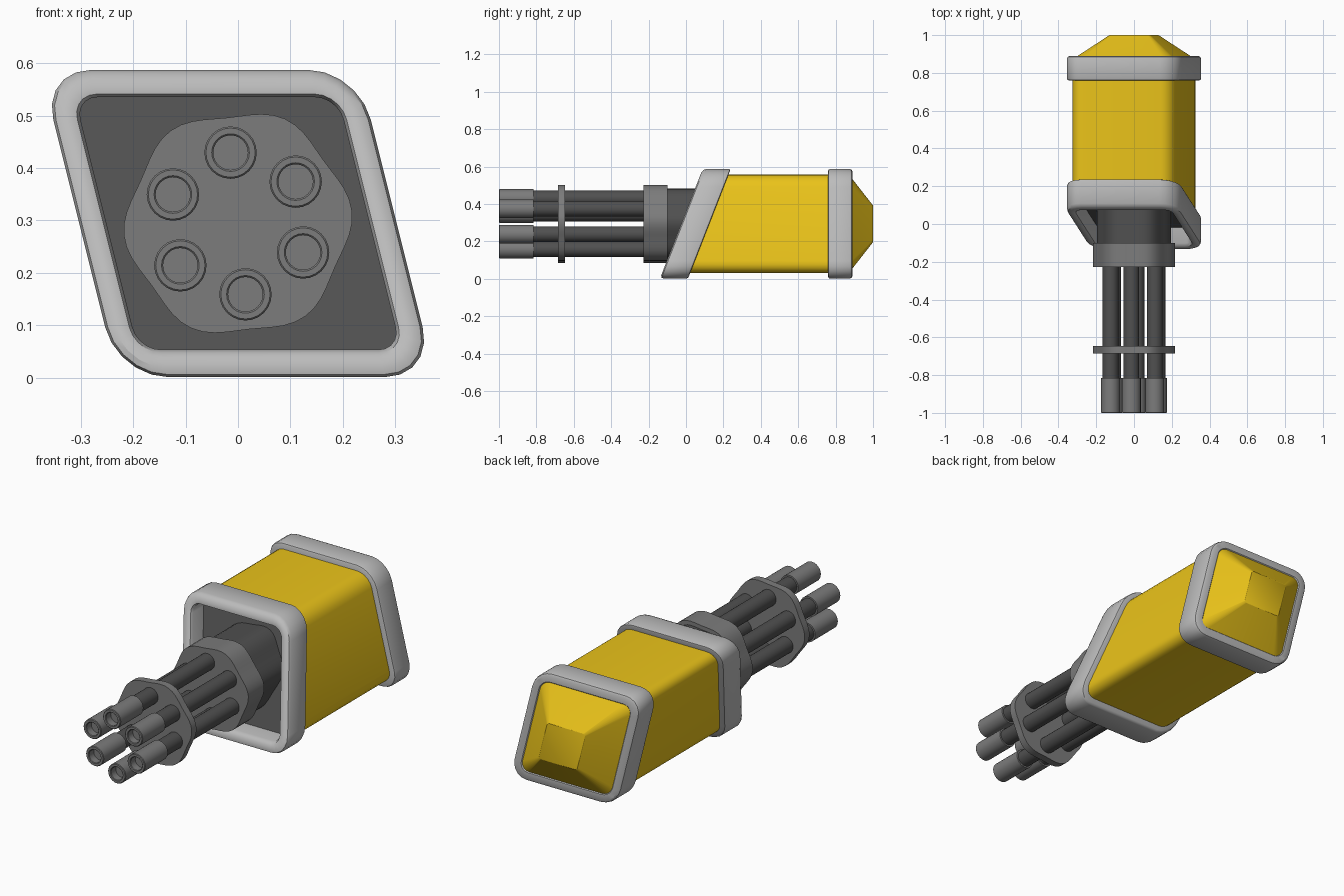
import bpy, bmesh, math

if "Cube" in bpy.data.objects:
    bpy.data.objects.remove(bpy.data.objects["Cube"])

CZ = 0.294            # height of the gun's axis
SLOPE = 0.39          # rearward rake of the front opening
HW, HH, RAD = 0.303, 0.293, 0.095


def material(name, rgb):
    m = bpy.data.materials.new(name)
    m.diffuse_color = (*rgb, 1)
    m.use_nodes = True
    m.node_tree.nodes["Principled BSDF"].inputs["Base Color"].default_value = m.diffuse_color
    return m


YELLOW = material("yellow_paint", (0.83, 0.55, 0.01))
DARK = material("dark_metal", (0.08, 0.08, 0.08))
MID = material("mid_metal", (0.2, 0.2, 0.2))
LIGHT = material("light_metal", (0.5, 0.5, 0.5))


def loft(name, rings, mat, wrap=False):
    """Skin a list of equal-length point loops; cap the ends or wrap round."""
    bm = bmesh.new()
    loops = [[bm.verts.new(p) for p in ring] for ring in rings]
    pairs = list(zip(loops, loops[1:]))
    if wrap:
        pairs.append((loops[-1], loops[0]))
    else:
        bm.faces.new(loops[0])
        bm.faces.new(loops[-1])
    n = len(loops[0])
    for a, b in pairs:
        for i in range(n):
            j = (i + 1) % n
            bm.faces.new((a[i], a[j], b[j], b[i]))
    bmesh.ops.recalc_face_normals(bm, faces=bm.faces)
    me = bpy.data.meshes.new(name)
    bm.to_mesh(me)
    bm.free()
    ob = bpy.data.objects.new(name, me)
    bpy.context.collection.objects.link(ob)
    me.materials.append(mat)
    bpy.ops.object.select_all(action='DESELECT')
    ob.select_set(True)
    bpy.context.view_layer.objects.active = ob
    bpy.ops.object.shade_smooth_by_angle(angle=math.radians(32))
    return ob


def shell(inset, y, slope=0.0, seg=5):
    """Rounded box outline, sheared sideways, optionally raked in y."""
    w, h, r = HW - inset, HH - inset, max(RAD - inset, 0.012)
    pts = []
    for k, (sx, sz) in enumerate(((1, 1), (-1, 1), (-1, -1), (1, -1))):
        for i in range(seg + 1):
            a = math.radians(90 * (k + i / seg))
            x = sx * (w - r) + r * math.cos(a)
            z = sz * (h - r) + r * math.sin(a)
            pts.append((x - 0.25 * z, y + slope * (z + CZ), z + CZ))
    return pts


def lobed(scale, y, n=60):
    """Softly six-sided disc outline."""
    pts = []
    for i in range(n):
        a = 2 * math.pi * i / n
        r = scale * (0.211 + 0.008 * math.cos(6 * (a - math.radians(6))))
        pts.append((r * math.cos(a), y, CZ + r * math.sin(a)))
    return pts


def circle(x, z, r, y, n=24):
    return [(x + r * math.cos(2 * math.pi * i / n), y,
             z + r * math.sin(2 * math.pi * i / n)) for i in range(n)]


# yellow housing with raked front
loft("housing", [shell(0.03, -0.03, SLOPE), shell(0.03, 0.80)], YELLOW)

# raked front frame and the dark panel inside it
frame = [(0.052, 0.15), (0.01, 0.15), (0.003, 0.147), (0, 0.14), (0, 0.02),
         (0.005, 0.007), (0.018, 0), (0.036, 0), (0.046, 0.004), (0.052, 0.018)]
loft("front_frame", [shell(i, -0.14 + d, SLOPE) for i, d in frame], LIGHT, wrap=True)
loft("front_panel", [shell(0.045, -0.04, SLOPE), shell(0.045, -0.032, SLOPE)], DARK)

# rear frame band and tapered end cap
band = [(0.05, 0.76), (0.01, 0.76), (0.003, 0.763), (0, 0.77), (0, 0.875),
        (0.004, 0.885), (0.013, 0.89), (0.045, 0.89), (0.05, 0.885)]
loft("rear_frame", [shell(i, y) for i, y in band], LIGHT, wrap=True)
loft("rear_cap", [shell(0.048, 0.80), shell(0.048, 0.885), shell(0.195, 1.0)], YELLOW)

# rotor: shaft, thick hub disc and thin barrel clamp
loft("rotor_shaft", [lobed(0.9, -0.11), lobed(0.9, 0.2)], DARK)
loft("rotor_hub", [lobed(1, -0.228), lobed(1, -0.1)], MID)
loft("barrel_clamp", [lobed(1, -0.685), lobed(1, -0.647)], MID)

# six barrels with hollow muzzles
for k in range(6):
    a = math.radians(36 + 60 * k)
    x, z = 0.136 * math.cos(a), CZ + 0.136 * math.sin(a)
    loft(f"barrel_{k + 1}", [circle(x, z, 0.042, -0.83), circle(x, z, 0.042, -0.2)], DARK)
    muzzle = [(0.05, -0.815), (0.05, -0.997), (0.047, -1.0),
              (0.036, -1.0), (0.033, -0.997), (0.033, -0.96)]
    loft(f"muzzle_{k + 1}", [circle(x, z, r, y) for r, y in muzzle], MID)
